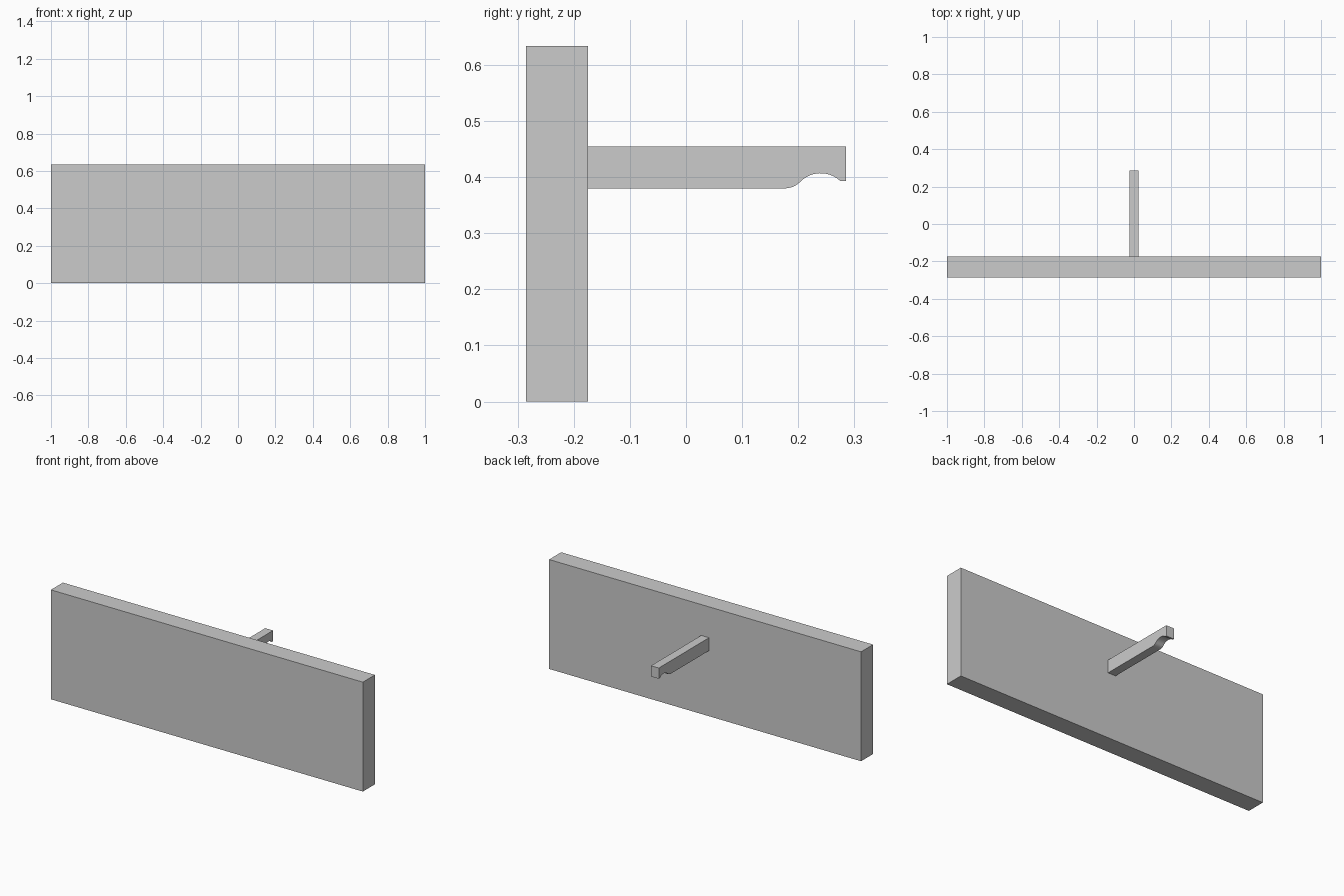
import bpy, bmesh
from math import sin, cos, radians

if "Cube" in bpy.data.objects:
    bpy.data.objects.remove(bpy.data.objects["Cube"])


def extrude_x(name, profile, half_width):
    """Solid made by extruding a (y, z) profile along x, centred on x = 0."""
    bm = bmesh.new()
    face = bm.faces.new([bm.verts.new((-half_width, y, z)) for y, z in profile])
    ext = bmesh.ops.extrude_face_region(bm, geom=[face])
    moved = [v for v in ext["geom"] if isinstance(v, bmesh.types.BMVert)]
    bmesh.ops.translate(bm, verts=moved, vec=(2 * half_width, 0, 0))
    bmesh.ops.recalc_face_normals(bm, faces=bm.faces)
    mesh = bpy.data.meshes.new(name)
    bm.to_mesh(mesh)
    bm.free()
    obj = bpy.data.objects.new(name, mesh)
    bpy.context.collection.objects.link(obj)
    return obj


def arc(cy, cz, r, start, end, steps):
    angles = [radians(start + (end - start) * i / steps) for i in range(steps + 1)]
    return [(cy + r * cos(a), cz + r * sin(a)) for a in angles]


# Wall panel
extrude_x("wall", [(-0.285, 0), (-0.175, 0), (-0.175, 0.634), (-0.285, 0.634)], 1.0)

# Rafter tail: straight beam with an S-curved notch under its free end
profile = [(-0.175, 0.38)]
profile += arc(0.176, 0.4184, 0.0384, -90, -44.3, 6)            # rounded shoulder
profile += arc(0.24, 0.356, 0.051, 135.7, 48, 12)[1:]           # hollow
profile += [(0.275, 0.393), (0.285, 0.393), (0.285, 0.455), (-0.175, 0.455)]
rafter = extrude_x("rafter_tail", profile, 0.025)

# Smooth the curved underside, keep the edges crisp
bpy.context.view_layer.objects.active = rafter
rafter.select_set(True)
bpy.ops.object.shade_smooth_by_angle(angle=radians(25))
